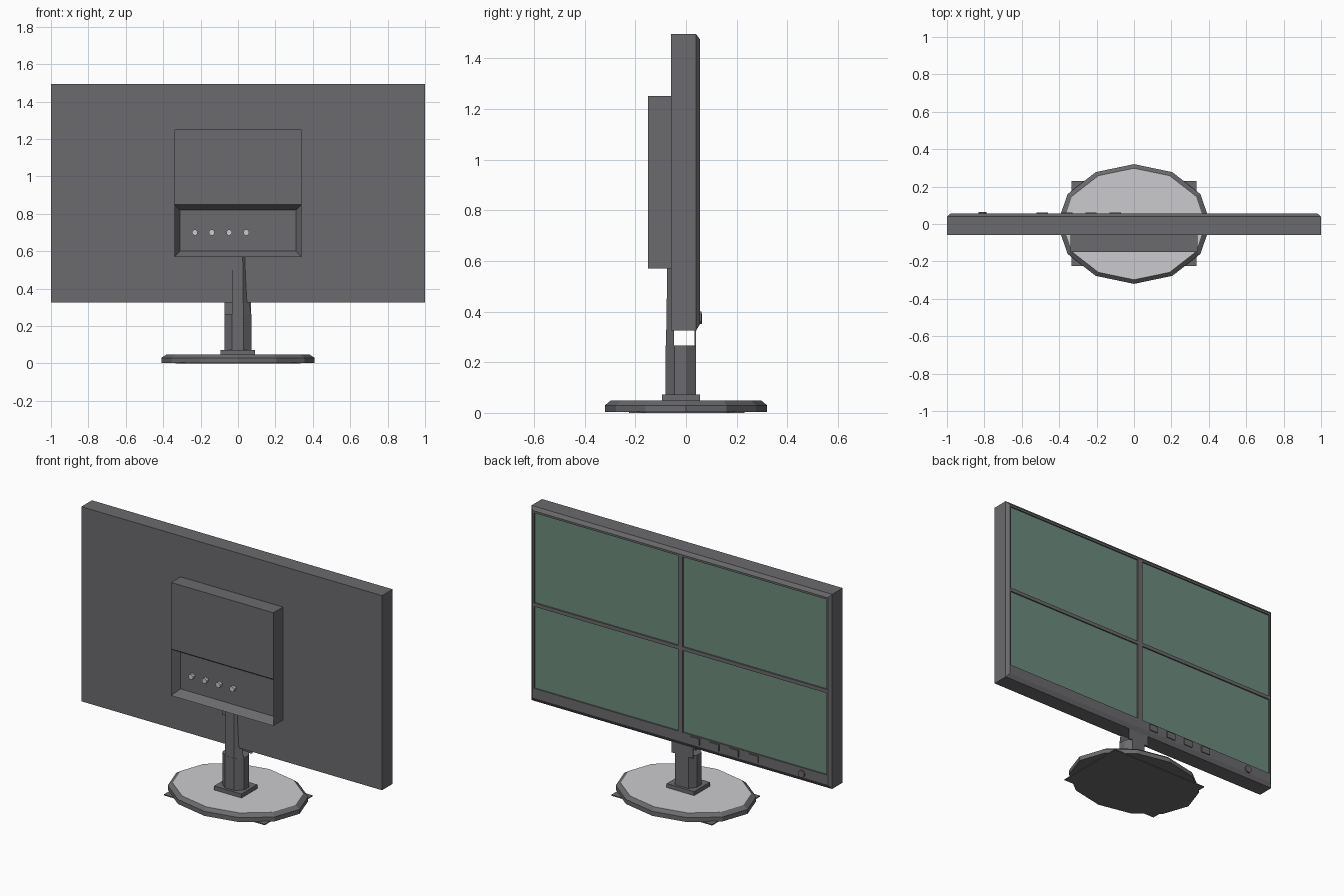
import bpy, bmesh, math

if "Cube" in bpy.data.objects:
    bpy.data.objects.remove(bpy.data.objects["Cube"])


def material(name, rgb):
    m = bpy.data.materials.new(name)
    m.diffuse_color = (*rgb, 1)
    m.use_nodes = True
    m.node_tree.nodes["Principled BSDF"].inputs["Base Color"].default_value = m.diffuse_color
    return m


GREY = material("dark_grey", (0.145, 0.145, 0.155))
LIGHT = material("light_grey", (0.6, 0.6, 0.62))
GREEN = material("screen_green", (0.15, 0.26, 0.205))


def loft(name, rings, mat=GREY):
    """Skin a stack of equal-length rings and cap both ends."""
    bm = bmesh.new()
    rows = [[bm.verts.new(p) for p in ring] for ring in rings]
    for a, b in zip(rows, rows[1:]):
        for i in range(len(a)):
            j = (i + 1) % len(a)
            bm.faces.new((a[i], a[j], b[j], b[i]))
    bm.faces.new(rows[0])
    bm.faces.new(rows[-1])
    bmesh.ops.recalc_face_normals(bm, faces=bm.faces)
    mesh = bpy.data.meshes.new(name)
    bm.to_mesh(mesh)
    bm.free()
    mesh.materials.append(mat)
    ob = bpy.data.objects.new(name, mesh)
    bpy.context.collection.objects.link(ob)
    return ob


def rect(y, x0, x1, z0, z1):
    return [(x0, y, z0), (x1, y, z0), (x1, y, z1), (x0, y, z1)]


def box(name, x0, x1, y0, y1, z0, z1, mat=GREY):
    return loft(name, [rect(y0, x0, x1, z0, z1), rect(y1, x0, x1, z0, z1)], mat)


def ellipse(z, rx, ry, n=12):
    return [(rx * math.sin(2 * math.pi * i / n), ry * math.cos(2 * math.pi * i / n), z)
            for i in range(n)]


def disc(x, y, z, r, n=8):
    return [(x + r * math.cos(2 * math.pi * (i + .5) / n), y,
             z + r * math.sin(2 * math.pi * (i + .5) / n)) for i in range(n)]


def outline(z, pts):
    return [(x, y, z) for x, y in pts]


# Panel housing with chamfered border and shallow recess
loft("panel_housing", [
    rect(-0.06, -1, 1, 0.325, 1.495),
    rect(0.04, -1, 1, 0.325, 1.495),
    rect(0.055, -0.982, 0.982, 0.35, 1.475),
    rect(0.055, -0.973, 0.973, 0.408, 1.463),
    rect(0.045, -0.973, 0.973, 0.408, 1.463)])

# Four screen panes and the cross bars between them
for side, (x0, x1) in (("right", (-0.973, -0.016)), ("left", (0.016, 0.973))):
    for level, (z0, z1) in (("lower", (0.408, 0.9)), ("upper", (0.922, 1.463))):
        box(f"screen_{level}_{side}", x0, x1, 0.045, 0.047, z0, z1, GREEN)
box("vertical_divider", -0.016, 0.016, 0.044, 0.055, 0.408, 1.463)
for x0, x1 in ((-0.973, -0.016), (0.016, 0.973)):
    box("horizontal_divider", x0, x1, 0.044, 0.055, 0.9, 0.922)

# Control buttons
for x in (-0.1, -0.23, -0.36, -0.49):
    box("menu_button", x - 0.03, x + 0.03, 0.05, 0.061, 0.36, 0.4)
loft("power_button", [disc(-0.81, 0.04, 0.372, 0.022),
                      disc(-0.81, 0.064, 0.372, 0.022)])

# Rear housing: solid top and a recessed connector bay below
box("rear_housing_upper", -0.34, 0.34, -0.15, -0.06, 0.85, 1.25)
loft("connector_bay", [
    rect(-0.06, -0.34, 0.34, 0.57, 0.85),
    rect(-0.15, -0.34, 0.34, 0.57, 0.85),
    rect(-0.102, -0.31, 0.31, 0.6, 0.82)])
for x in (-0.23, -0.14, -0.048, 0.044):
    loft("connector", [disc(x, -0.1, 0.7, 0.016), disc(x, -0.122, 0.7, 0.016)], LIGHT)

# Oval base with light top, thin foot plate and collar
base = loft("base", [ellipse(0.003, 0.41, 0.32), ellipse(0.03, 0.41, 0.32),
                     ellipse(0.048, 0.382, 0.298)])
base.data.materials.append(LIGHT)
for f in base.data.polygons:
    f.material_index = int(f.normal.z > 0.95)
box("foot_plate", -0.335, 0.335, -0.225, 0.23, 0, 0.006)
box("collar", -0.093, 0.09, -0.095, 0.055, 0.045, 0.072)

# Faceted lower column
column = [(-0.032, -0.08), (0.03, -0.08), (0.072, -0.045), (0.072, 0.0),
          (0.045, 0.04), (-0.045, 0.04), (-0.073, 0.0), (-0.073, -0.045)]
loft("lower_column", [outline(0.07, column), outline(0.265, column)])

# Tapered neck with a faceted flank, rear tongue and side tab
loft("neck", [
    outline(0.265, [(-0.032, -0.079), (0.03, -0.079), (0.07, -0.047), (-0.032, -0.047)]),
    outline(0.325, [(-0.031, -0.078), (0.028, -0.078), (0.062, -0.047), (-0.031, -0.047)]),
    outline(0.575, [(-0.03, -0.074), (0.025, -0.074), (0.048, -0.047), (-0.03, -0.047)])])
box("rear_tongue", -0.073, 0.07, 0.033, 0.04, 0.26, 0.335)
box("side_tab", -0.055, -0.03, -0.068, -0.05, 0.5, 0.575)
